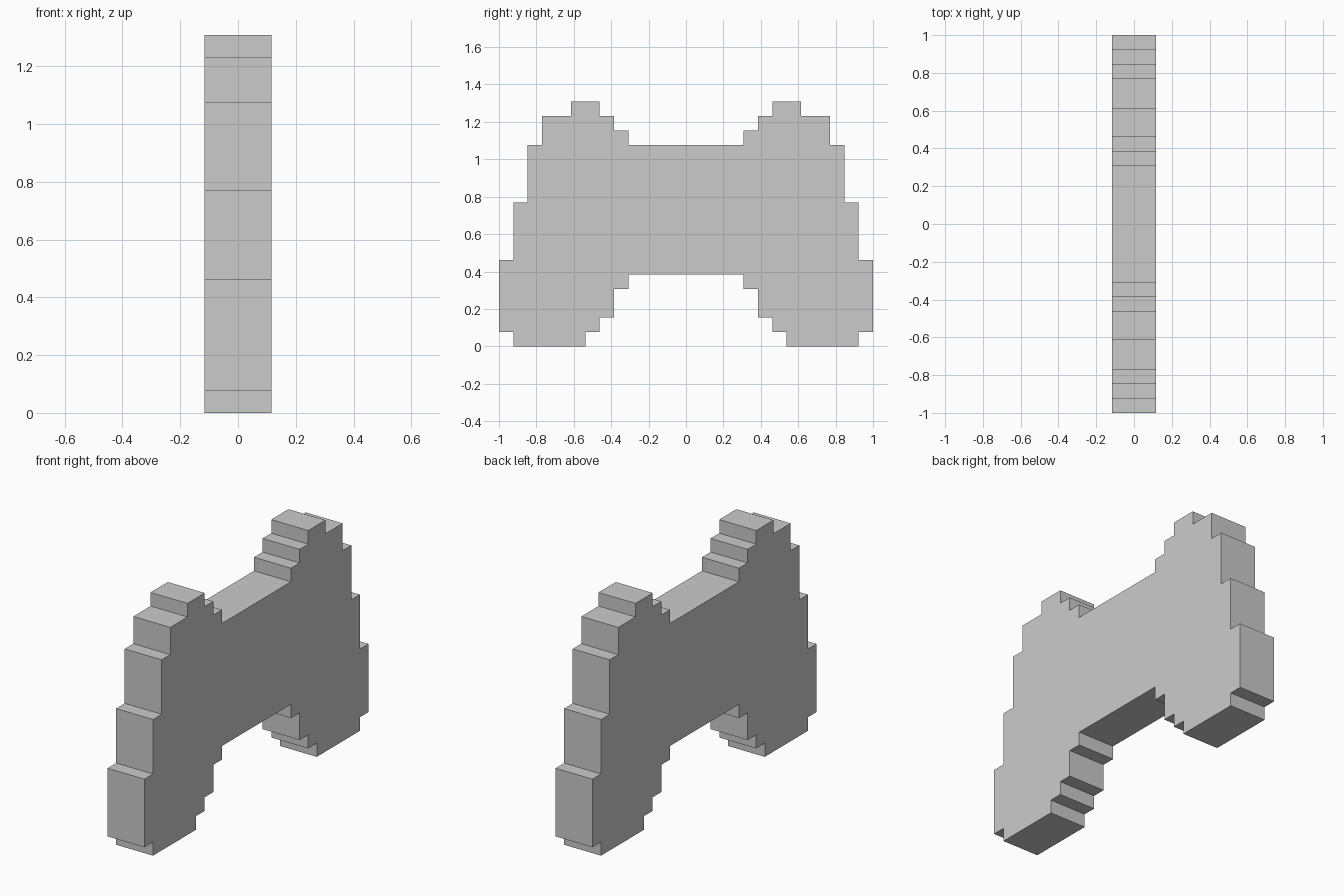
import bpy, bmesh

if "Cube" in bpy.data.objects:
    bpy.data.objects.remove(bpy.data.objects["Cube"])

U = 2 / 26           # one pixel step
HALF_THICK = 1.5 * U

# Right half of the stepped outline (y, z) in pixel steps, counter-clockwise
half = [(4, 5), (4, 4), (5, 4), (5, 2), (6, 2), (6, 1), (7, 1), (7, 0),
        (12, 0), (12, 1), (13, 1), (13, 6), (12, 6), (12, 10), (11, 10),
        (11, 14), (10, 14), (10, 16), (8, 16), (8, 17), (6, 17), (6, 16),
        (5, 16), (5, 15), (4, 15), (4, 14)]
outline = half + [(-y, z) for y, z in reversed(half)]

# Extrude the mirrored outline into a flat slab
bm = bmesh.new()
face = bm.faces.new([bm.verts.new((-HALF_THICK, y * U, z * U)) for y, z in outline])
ext = bmesh.ops.extrude_face_region(bm, geom=[face], use_keep_orig=True)
verts = [g for g in ext["geom"] if isinstance(g, bmesh.types.BMVert)]
bmesh.ops.translate(bm, verts=verts, vec=(2 * HALF_THICK, 0, 0))
bmesh.ops.recalc_face_normals(bm, faces=bm.faces)

mesh = bpy.data.meshes.new("pixel_gamepad")
bm.to_mesh(mesh)
bm.free()
bpy.context.collection.objects.link(bpy.data.objects.new("pixel_gamepad", mesh))
